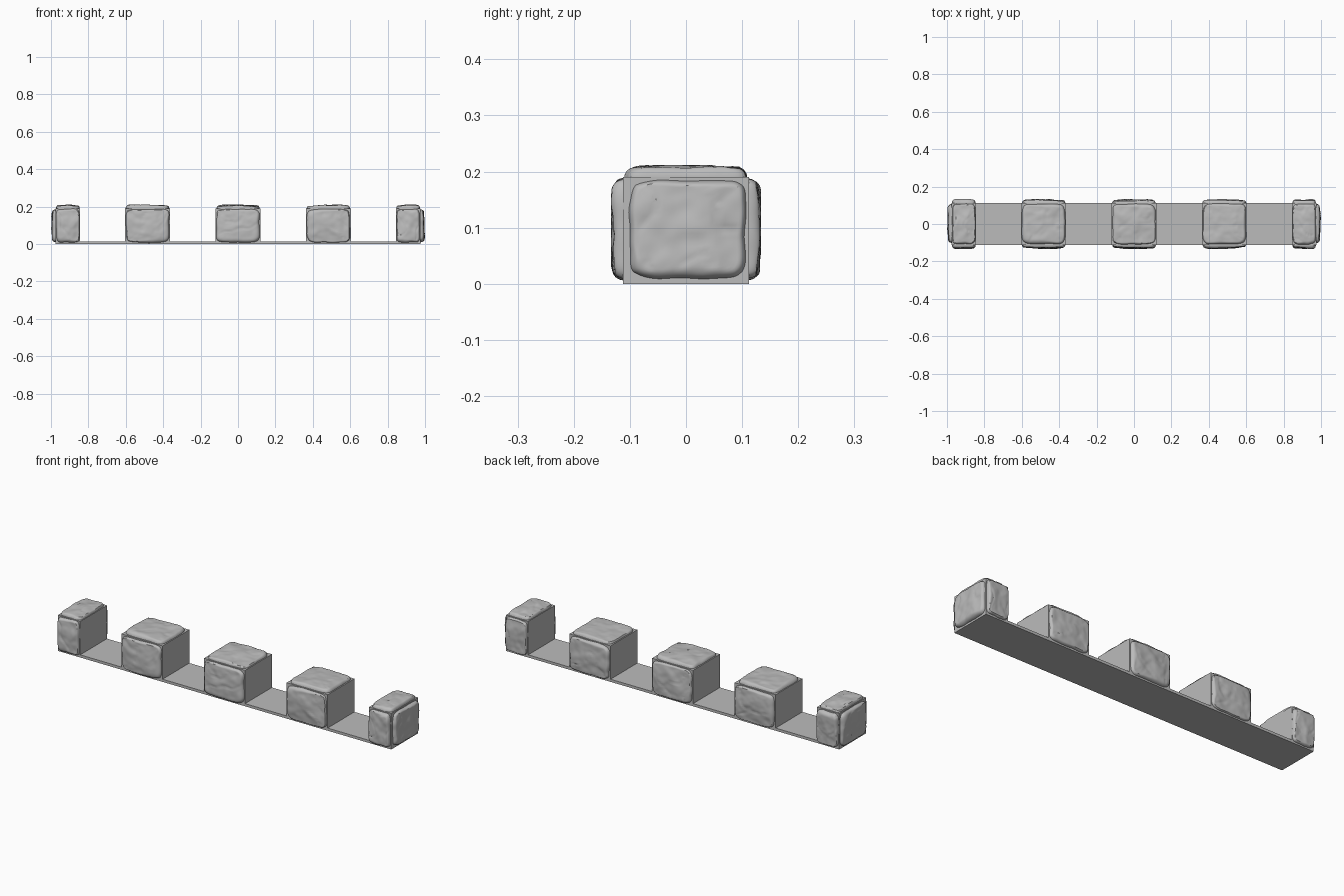
import bpy, bmesh, math, random
from mathutils import Vector, Matrix, noise

random.seed(4)
cube = bpy.data.objects.get("Cube")
if cube:
    bpy.data.objects.remove(cube, do_unlink=True)

stone = bpy.data.materials.new("grey_stone")
stone.use_nodes = True
GREY = (0.5, 0.5, 0.5, 1)
stone.diffuse_color = GREY
stone.node_tree.nodes["Principled BSDF"].inputs["Base Color"].default_value = GREY


def finish(name, bm):
    mesh = bpy.data.meshes.new(name)
    bm.to_mesh(mesh)
    bm.free()
    obj = bpy.data.objects.new(name, mesh)
    mesh.materials.append(stone)
    bpy.context.collection.objects.link(obj)
    return obj


def box(name, lo, hi):
    lo, hi = Vector(lo), Vector(hi)
    bm = bmesh.new()
    bmesh.ops.create_cube(bm, size=1)
    bmesh.ops.scale(bm, vec=hi - lo, verts=bm.verts)
    bmesh.ops.translate(bm, vec=(lo + hi) / 2, verts=bm.verts)
    return finish(name, bm)


def rough_slab(name, center, right, up, width, height, depth):
    """Chipped stone facing that bulges out of a wall plane."""
    right, up = Vector(right), Vector(up)
    out = right.cross(up)
    seed = Vector([random.uniform(-50, 50) for _ in range(3)])
    # Tilted chip planes cut the bulge into a few hewn facets
    chips = []
    for _ in range(5):
        a = random.uniform(0, math.tau)
        chips.append((math.cos(a), math.sin(a), random.uniform(0.15, 0.45),
                      random.uniform(0.95, 1.15)))
    bm = bmesh.new()
    bmesh.ops.create_grid(bm, x_segments=36, y_segments=36, size=1)
    for v in bm.verts:
        u, w = (math.sin(c * math.pi / 2) for c in v.co.xy)
        r = min(1, max(abs(u), abs(w)))
        # Rounded outline with a wavering border
        norm = (abs(u) ** 7 + abs(w) ** 7) ** (1 / 7)
        k = r / norm if norm > 1e-6 else 1
        k *= 1 + 0.04 * r * (noise.noise(seed + Vector((u * 2, w * 2, 0))) - 0.3)
        x, y = u * k * width / 2, w * k * height / 2
        # Flat-topped bulge, chips, then soft weathering
        h = (1 - r ** 9) ** 0.5
        h = min([h] + [top - slope * max(0, cx * u + cy * w)
                       for cx, cy, slope, top in chips])
        p = seed + Vector((x, y, 0)) * 16
        rough = noise.noise(p) * 0.2 + noise.noise(p * 2.3) * 0.1
        crease = max(0, 1 - abs(noise.noise(p * 0.6 + Vector((7, 3, 1)))) / 0.05)
        h = h + (rough - 0.12 * crease) * (1 - r ** 6)
        z = min(h, 1.02) * depth - 0.002
        v.co = Vector(center) + right * x + up * y + out * z
    obj = finish(name, bm)
    bpy.context.view_layer.objects.active = obj
    obj.select_set(True)
    bpy.ops.object.shade_smooth_by_angle(angle=math.radians(40))
    obj.select_set(False)


HALF, TOP, END = 0.112, 0.19, 0.975
box("base_plate", (-END, -HALF, 0), (END, HALF, 0.014))

X, Y, Z = (1, 0, 0), (0, 1, 0), (0, 0, 1)
merlons = {"right_end": (-END, -0.845), "right_inner": (-0.603, -0.363),
           "middle": (-0.12, 0.12), "left_inner": (0.363, 0.603),
           "left_end": (0.845, END)}
for name, (x0, x1) in merlons.items():
    mid, wide = (x0 + x1) / 2, x1 - x0
    box(name + "_block", (x0, -HALF, 0.001), (x1, HALF, TOP))
    rough_slab(name + "_front_stone", (mid, -HALF, 0.097), X, Z,
               wide * 0.97, 0.18, 0.023)
    rough_slab(name + "_back_stone", (mid, HALF, 0.097), (-1, 0, 0), Z,
               wide * 0.97, 0.18, 0.023)
    rough_slab(name + "_top_stone", (mid, 0, TOP), X, Y,
               wide * 0.97, 0.218, 0.023)

# Outer faces of the two end blocks
rough_slab("left_outer_stone", (END, 0.003, 0.097), Y, Z, 0.208, 0.176, 0.025)
rough_slab("right_outer_stone", (-END, 0.003, 0.097), (0, -1, 0), Z, 0.208, 0.176, 0.025)
